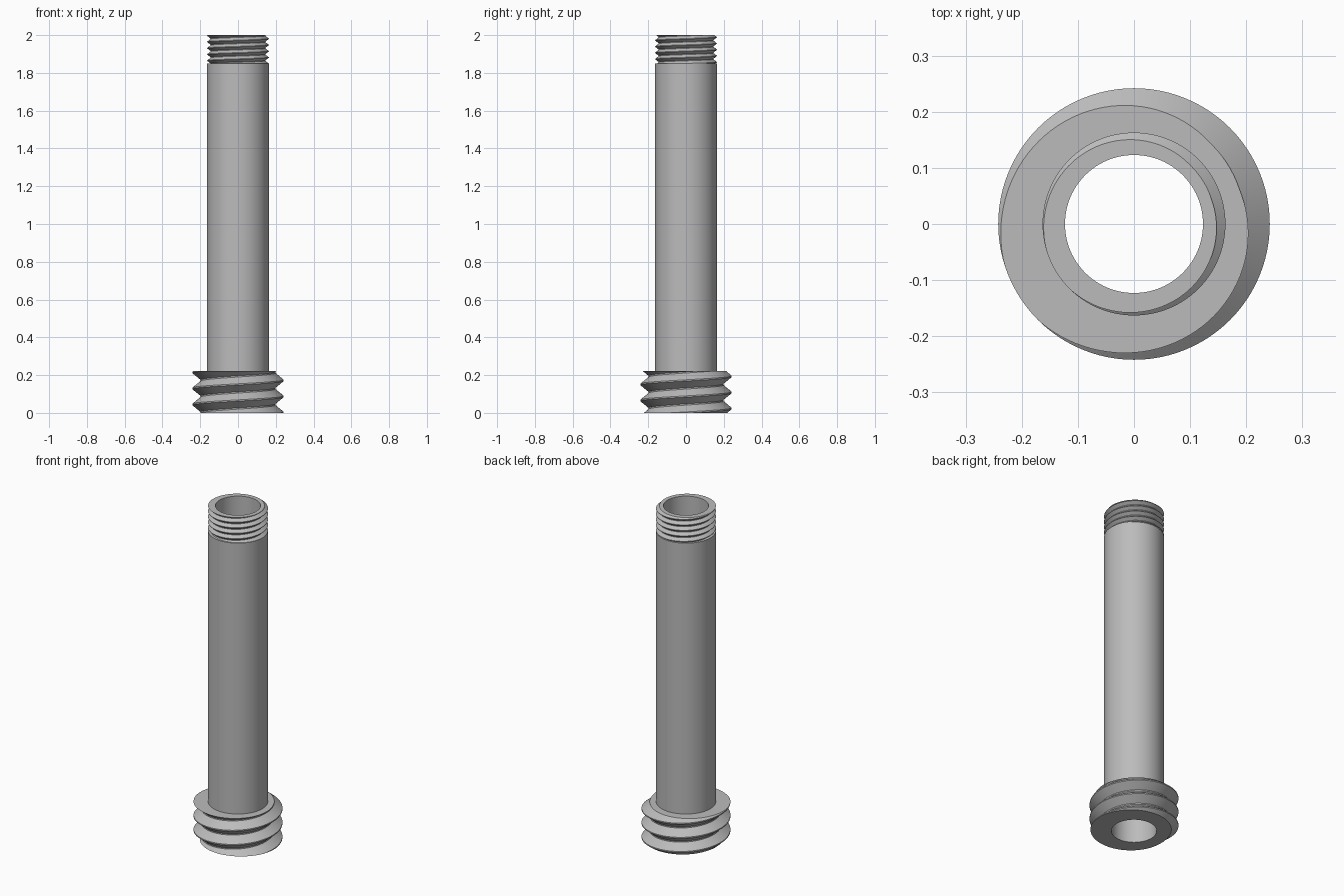
import bpy, bmesh, math

if "Cube" in bpy.data.objects:
    bpy.data.objects.remove(bpy.data.objects["Cube"])

SEG = 96
BORE, TUBE, LEDGE, SHOULDER, TOP = 0.123, 0.163, 0.222, 1.85, 2.0

steel = bpy.data.materials.new("plain grey metal")
steel.use_nodes = True
grey = (0.5, 0.5, 0.5, 1)
steel.diffuse_color = grey
steel.node_tree.nodes["Principled BSDF"].inputs["Base Color"].default_value = grey


def sweep(name, column):
    """Spin a profile, given as column(angle) -> [(radius, z)], round the z axis."""
    bm = bmesh.new()
    rings = []
    for i in range(SEG + 1):
        a = math.tau * i / SEG
        rings.append([bm.verts.new((r * math.cos(a), r * math.sin(a), z))
                      for r, z in column(a)])
    for left, right in zip(rings, rings[1:]):
        for j in range(len(left) - 1):
            bm.faces.new((left[j], right[j], right[j + 1], left[j + 1]))
    bmesh.ops.remove_doubles(bm, verts=bm.verts, dist=0.00005)
    bmesh.ops.recalc_face_normals(bm, faces=bm.faces)
    mesh = bpy.data.meshes.new(name)
    bm.to_mesh(mesh)
    bm.free()
    mesh.materials.append(steel)
    obj = bpy.data.objects.new(name, mesh)
    bpy.context.collection.objects.link(obj)
    bpy.ops.object.select_all(action="DESELECT")
    obj.select_set(True)
    bpy.context.view_layer.objects.active = obj
    bpy.ops.object.shade_smooth_by_angle(angle=math.radians(30))
    return obj


def thread(z0, z1, root, crest, pitch, start):
    """Outer wall of a right-handed V thread, cut flat at z0 and z1."""
    turns = math.ceil((z1 - z0) / pitch) + 2
    # Narrow flats on crest and root: (fraction of pitch, radius)
    shape = [(-0.04, crest), (0.04, crest), (0.46, root), (0.54, root)]

    def wall(a):
        base = z1 + pitch * (a - start) / math.tau
        pts = [(r, base + (k + f) * pitch)
               for k in range(-turns, 3) for f, r in shape]
        out = []
        for (r, z), (r2, z2) in zip(pts, pts[1:]):
            zc = min(max(z, z0), z1)
            if z < z0 < z2 or z < z1 < z2:
                edge = z0 if z < z0 else z1
                cut = (r + (r2 - r) * (edge - z) / (z2 - z), edge)
            else:
                cut = None
            out.append([r, zc, z, cut])
        # Points beyond either end collapse onto the cut radius there
        low = next(c[3] for c in out if c[3] and c[3][1] == z0)
        high = next(c[3] for c in out if c[3] and c[3][1] == z1)
        return [low if z <= z0 else high if z >= z1 else (r, zc)
                for r, zc, z, _ in out]
    return wall


# Wide threaded base, with flat bottom and top ledge
base_wall = thread(0, LEDGE, 0.198, 0.242, 0.085, math.radians(212))
sweep("threaded_base", lambda a: [(BORE, 0)] + base_wall(a) + [(TUBE, LEDGE)])

# Plain pipe with its shoulder under the top thread
sweep("pipe", lambda a: [(TUBE, LEDGE), (TUBE, SHOULDER), (0.14, SHOULDER)])

# Narrow threaded end with a flat rim
end_wall = thread(SHOULDER, TOP, 0.145, TUBE, 0.033, math.radians(212))
sweep("threaded_end", lambda a: end_wall(a) + [(BORE, TOP)])

# Straight bore through the whole length
sweep("bore", lambda a: [(BORE, TOP), (BORE, 0)])
for face in bpy.data.objects["bore"].data.polygons:
    face.use_smooth = True
bpy.data.objects["bore"].data.flip_normals()
